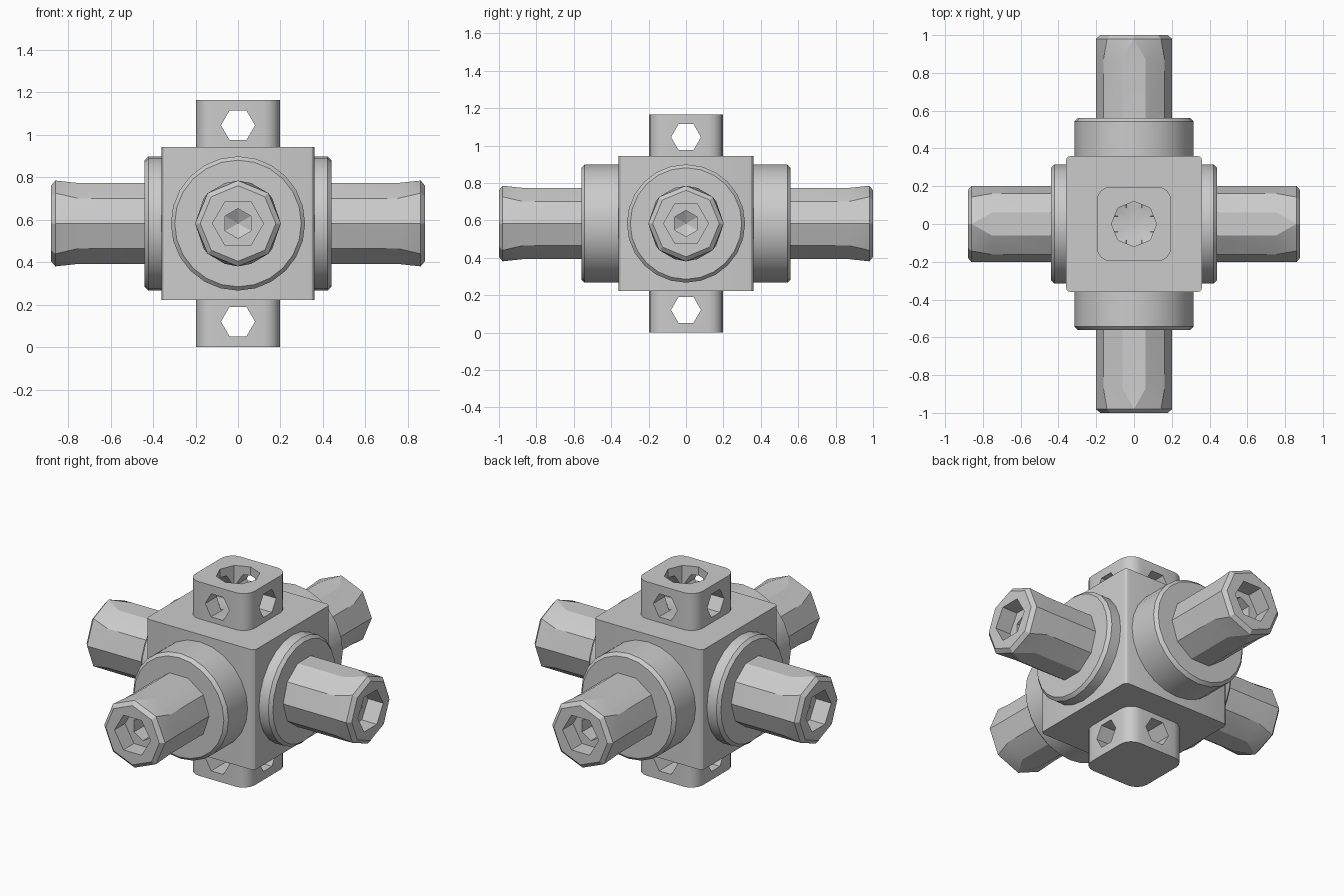
import bpy
import bmesh
from math import pi, cos, sin
from mathutils import Matrix, Vector

MID = 0.583          # height of the hub centre
ARM_REACH = {0: 0.88, 1: 1.0}
FLANGE_REACH = {0: 0.44, 1: 0.56}

if "Cube" in bpy.data.objects:
    bpy.data.objects.remove(bpy.data.objects["Cube"], do_unlink=True)

metal = bpy.data.materials.new("plain grey")
metal.use_nodes = True
GREY = (0.6, 0.6, 0.6, 1)
metal.diffuse_color = GREY
metal.node_tree.nodes["Principled BSDF"].inputs["Base Color"].default_value = GREY


def finish(name, bm, matrix=Matrix()):
    """Turn a bmesh into a shaded object."""
    bmesh.ops.recalc_face_normals(bm, faces=bm.faces[:])
    bm.transform(matrix)
    mesh = bpy.data.meshes.new(name)
    bm.to_mesh(mesh)
    bm.free()
    obj = bpy.data.objects.new(name, mesh)
    bpy.context.collection.objects.link(obj)
    mesh.materials.append(metal)
    return obj


def activate(obj):
    bpy.ops.object.select_all(action='DESELECT')
    obj.select_set(True)
    bpy.context.view_layer.objects.active = obj


def smooth(obj):
    activate(obj)
    bpy.ops.object.shade_smooth_by_angle(angle=pi / 7)


def loft(name, rings, matrix, tip=None):
    """Skin rings of (sides, radius, height, turn in steps) along local z."""
    bm = bmesh.new()
    loops = []
    for sides, radius, z, turn in rings:
        angles = [2 * pi * (k + turn) / sides for k in range(sides)]
        verts = [bm.verts.new((radius * cos(a), radius * sin(a), z)) for a in angles]
        loops.append((verts, angles + [angles[0] + 2 * pi]))
    for (a, ang_a), (b, ang_b) in zip(loops, loops[1:]):
        i = j = 0
        while i < len(a) or j < len(b):
            next_a = ang_a[i + 1] if i < len(a) else 99
            next_b = ang_b[j + 1] if j < len(b) else 99
            va, vb = a[i % len(a)], b[j % len(b)]
            corners = [va]
            if next_a < next_b + 0.001:
                corners.append(a[(i + 1) % len(a)])
            if next_b < next_a + 0.001:
                corners.append(b[(j + 1) % len(b)])
            corners.append(vb)
            bm.faces.new(corners)
            i += next_a < next_b + 0.001
            j += next_b < next_a + 0.001
    bm.faces.new(loops[0][0])
    end = loops[-1][0]
    if tip is None:
        bm.faces.new(end)
    else:
        point = bm.verts.new((0, 0, tip))
        for k, v in enumerate(end):
            bm.faces.new((v, end[(k + 1) % len(end)], point))
    return finish(name, bm, matrix)


def rounded_block(name, half, low, high, radius, segments):
    """Box with rounded upright edges."""
    bm = bmesh.new()
    bmesh.ops.create_cube(bm, size=2)
    for v in bm.verts:
        v.co = Vector((v.co.x * half, v.co.y * half, high if v.co.z > 0 else low))
    upright = [e for e in bm.edges if abs(e.verts[0].co.z - e.verts[1].co.z) > 0.01]
    bmesh.ops.bevel(bm, geom=upright, offset=radius, segments=segments,
                    profile=0.5, affect='EDGES')
    return finish(name, bm)


def outward(angle):
    """Frame with local z pointing sideways from the hub and local y upward."""
    base = Matrix(((0, 0, 1, 0), (1, 0, 0, 0), (0, 1, 0, 0), (0, 0, 0, 1)))
    return Matrix.Translation((0, 0, MID)) @ Matrix.Rotation(angle, 4, 'Z') @ base


def cut(obj, cutter):
    activate(obj)
    mod = obj.modifiers.new("hole", 'BOOLEAN')
    mod.operation = 'DIFFERENCE'
    mod.solver = 'EXACT'
    mod.object = cutter
    bpy.ops.object.modifier_apply(modifier=mod.name)
    bpy.data.objects.remove(cutter, do_unlink=True)


# Central hub
hub = rounded_block("hub", 0.36, MID - 0.36, MID + 0.36, 0.025, 3)
smooth(hub)

# Four flanges and four socketed arms
for k, side in enumerate(("left", "back", "right", "front")):
    frame = outward(k * pi / 2)
    f = FLANGE_REACH[k % 2]
    smooth(loft(side + "_flange", [
        (24, 0.316, 0.34, 0), (24, 0.316, f - 0.018, 0), (24, 0.298, f, 0)], frame))
    e = ARM_REACH[k % 2]
    smooth(loft(side + "_arm", [
        (10, 0.2, 0.34, 0), (10, 0.2, e - 0.13, 0),      # shaft
        (8, 0.202, e - 0.02, 0), (8, 0.178, e, 0),       # flared end
        (6, 0.12, e, 0), (6, 0.12, e - 0.1, 0),          # hexagonal socket
        (6, 0.07, e - 0.1, 0.5), (6, 0.07, e - 0.19, 0.5)  # inner bore
    ], frame, tip=e - 0.23))

# Cross-drilled lugs above and below
for name, sign in (("top_lug", 1), ("bottom_lug", -1)):
    near, far = MID + sign * 0.34, MID + sign * 0.582
    lug = rounded_block(name, 0.197, min(near, far), max(near, far), 0.075, 4)
    for angle in (0, pi / 2):
        shift = Matrix.Translation((0, 0, sign * 0.462))
        cut(lug, loft("cross_hole", [(6, 0.08, -0.5, 0), (6, 0.08, 0.5, 0)],
                      shift @ outward(angle)))
    stand = Matrix.Translation((0, 0, MID)) @ Matrix.Diagonal((1, 1, sign, 1))
    cut(lug, loft("end_hole", [(8, 0.12, 0.7, 0), (8, 0.12, 0.4, 0)],
                  stand, tip=0.365))
    smooth(lug)
